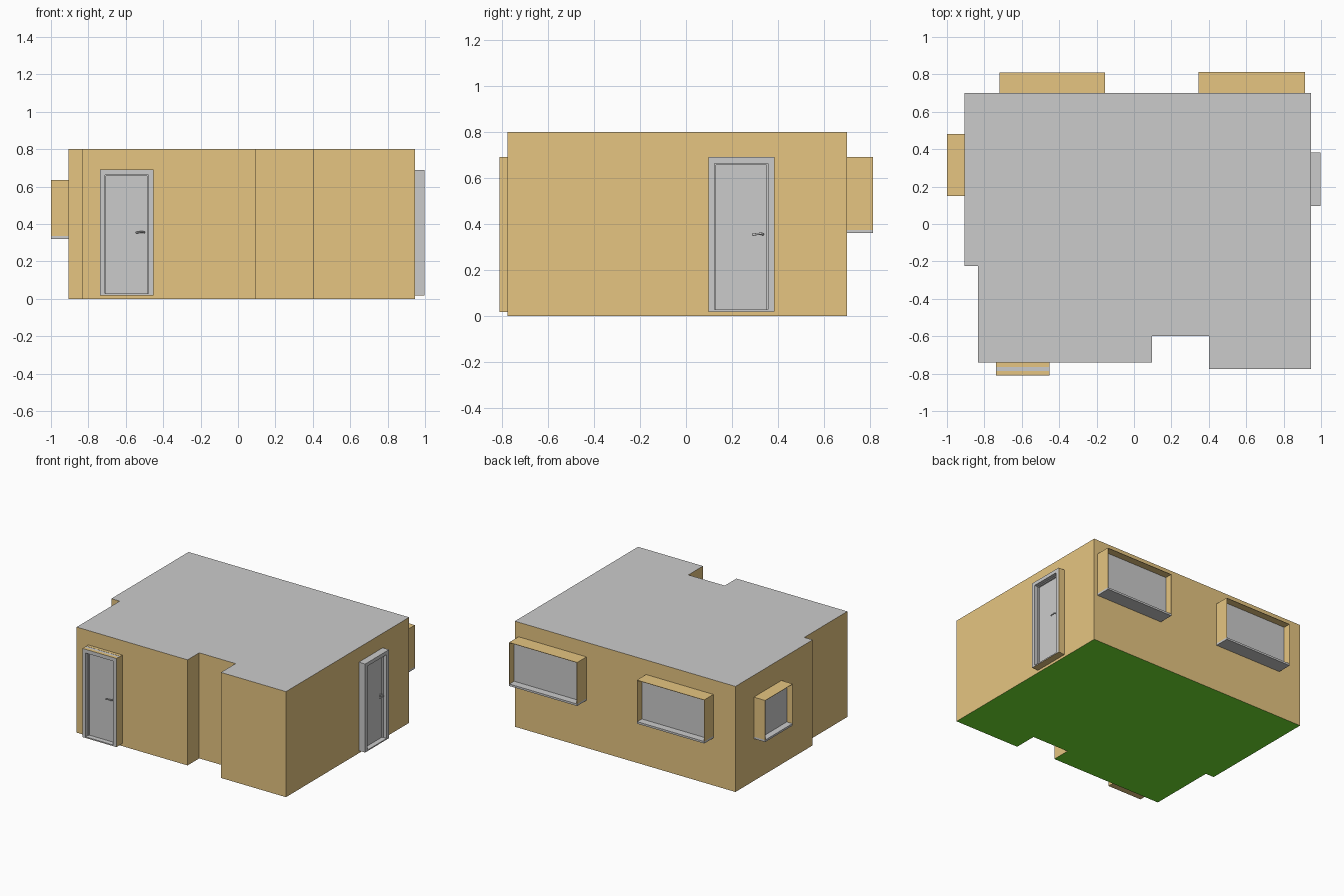
import bpy, bmesh
from math import radians
from mathutils import Matrix, Vector

if "Cube" in bpy.data.objects:
    bpy.data.objects.remove(bpy.data.objects["Cube"])


def material(name, rgb):
    m = bpy.data.materials.new(name)
    m.diffuse_color = (*rgb, 1)
    m.use_nodes = True
    m.node_tree.nodes["Principled BSDF"].inputs["Base Color"].default_value = m.diffuse_color
    return m


TAN = material("tan_plaster", (0.79, 0.56, 0.22))
GREEN = material("green_floor", (0.17, 0.80, 0.03))


def finish(name, bm, mat=None, place=Matrix()):
    me = bpy.data.meshes.new(name)
    bm.to_mesh(me)
    bm.free()
    ob = bpy.data.objects.new(name, me)
    bpy.context.collection.objects.link(ob)
    ob.matrix_world = place
    if mat:
        me.materials.append(mat)
    return ob


def add_box(bm, u, d, z):
    """Box in wall space: u to the right, d outward from the wall, z up."""
    size = Vector((u[1] - u[0], d[1] - d[0], z[1] - z[0]))
    mid = Vector((sum(u) / 2, -sum(d) / 2, sum(z) / 2))
    bmesh.ops.create_cube(bm, size=1, matrix=Matrix.Translation(mid) @ Matrix.Diagonal((*size, 1)))


def boxes(name, parts, mat, place):
    bm = bmesh.new()
    for p in parts:
        add_box(bm, *p)
    return finish(name, bm, mat, place)


def wall_space(x, y, angle):
    return Matrix.Translation((x, y, 0)) @ Matrix.Rotation(radians(angle), 4, 'Z')


# House shell: walls, roof and floor from one outline
OUTLINE = [(-0.905, 0.70), (-0.905, -0.225), (-0.835, -0.225), (-0.835, -0.74),
           (0.095, -0.74), (0.095, -0.60), (0.40, -0.60), (0.40, -0.775),
           (0.945, -0.775), (0.945, 0.70)]
HEIGHT = 0.80


def slab(name, z, mat, flip):
    bm = bmesh.new()
    pts = OUTLINE[::-1] if flip else OUTLINE
    bm.faces.new([bm.verts.new((x, y, z)) for x, y in pts])
    finish(name, bm, mat)


slab("roof", HEIGHT, None, False)
slab("floor", 0, GREEN, True)

bm = bmesh.new()
low = [bm.verts.new((x, y, 0)) for x, y in OUTLINE]
high = [bm.verts.new((x, y, HEIGHT)) for x, y in OUTLINE]
for i in range(len(low)):
    j = (i + 1) % len(low)
    bm.faces.new((low[i], low[j], high[j], high[i]))
finish("walls", bm, TAN)


# Window: open reveal box, recessed pane, grey sill
def window(name, place, half, z0, z1, depth):
    t, sill = 0.003, 0.015
    boxes(name + "_reveal", [
        ((-half, -half + t), (0, depth), (z0 + sill, z1)),
        ((half - t, half), (0, depth), (z0 + sill, z1)),
        ((-half + t, half - t), (0, depth), (z1 - t, z1))], TAN, place)
    boxes(name + "_sill", [((-half, half), (0, depth), (z0, z0 + sill))], None, place)
    boxes(name + "_pane", [((-half + t, half - t), (0.03, depth * 0.5),
                            (z0 + sill, z1 - t))], None, place)


window("back_window_west", wall_space(-0.4375, 0.70, 180), 0.2825, 0.36, 0.69, 0.11)
window("back_window_east", wall_space(0.63, 0.70, 180), 0.285, 0.36, 0.69, 0.112)
window("side_window", wall_space(-0.905, 0.315, 270), 0.165, 0.32, 0.635, 0.095)


# Door: frame, stop, recessed leaf, lever handle, plaster reveal
def door(name, place, depth, full_reveal):
    h, z0, z1, w = 0.1425, 0.02, 0.69, 0.027
    face = depth - 0.038
    boxes(name + "_frame", [
        ((-h, -h + w), (0, depth), (z0, z1)),
        ((h - w, h), (0, depth), (z0, z1)),
        ((-h + w, h - w), (0, depth), (z1 - w, z1)),
        ((-h + w, h - w), (0, depth), (z0, z0 + 0.008))], None, place)
    s = 0.006
    boxes(name + "_stop", [
        ((-h + w, -h + w + s), (0, face + 0.012), (z0 + 0.008, z1 - w)),
        ((h - w - s, h - w), (0, face + 0.012), (z0 + 0.008, z1 - w)),
        ((-h + w + s, h - w - s), (0, face + 0.012), (z1 - w - s, z1 - w))], None, place)
    boxes(name + "_leaf", [((-h + w + s, h - w - s), (0, face),
                            (z0 + 0.008, z1 - w - s))], None, place)

    t = 0.001
    cover = [((h, h + t), (0, depth), (z0, z1)),
             ((-h, h), (0, depth), (z0 - t, z0))]
    if full_reveal:
        cover += [((-h - t, -h), (0, depth), (z0, z1)),
                  ((-h, h), (0, 0.025), (z1, z1 + t)),
                  ((-h, h), (0.045, depth), (z1, z1 + t))]
    boxes(name + "_reveal", cover, TAN, place)

    # Round rose plate
    u, z = 0.094, 0.355
    bm = bmesh.new()
    bmesh.ops.create_cone(bm, cap_ends=True, segments=20, radius1=0.012, radius2=0.012,
                          depth=0.006, matrix=Matrix.Translation((u, -face - 0.003, z))
                          @ Matrix.Rotation(radians(90), 4, 'X'))
    finish(name + "_rose", bm, None, place)

    # Bent lever
    cu = bpy.data.curves.new(name + "_handle", 'CURVE')
    cu.dimensions = '3D'
    cu.bevel_depth = 0.005
    cu.bevel_resolution = 2
    cu.use_fill_caps = True
    path = [(u, 0, 0), (u, 0.020, 0), (u - 0.003, 0.026, 0.001),
            (u - 0.010, 0.028, 0.003), (u - 0.028, 0.028, 0.001), (u - 0.046, 0.028, -0.002)]
    sp = cu.splines.new('POLY')
    sp.points.add(len(path) - 1)
    for p, (a, d, dz) in zip(sp.points, path):
        p.co = (a, -face - d, z + dz, 1)
    sp.use_smooth = True
    ob = bpy.data.objects.new(name + "_handle", cu)
    bpy.context.collection.objects.link(ob)
    ob.matrix_world = place


door("front_door", wall_space(-0.595, -0.74, 0), 0.07, True)
door("side_door", wall_space(0.945, 0.24, 90), 0.053, False)
